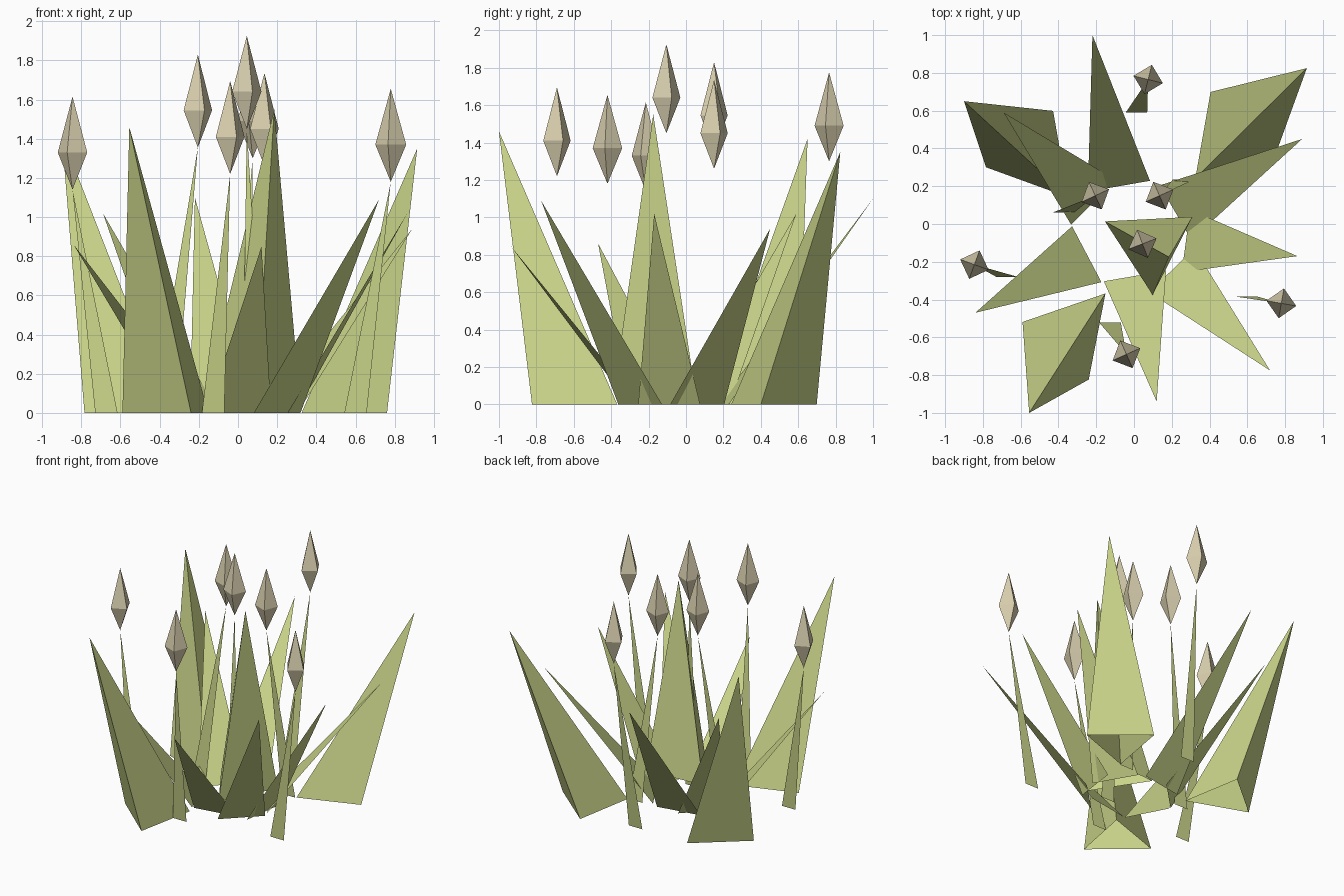
import bpy, bmesh, math
from mathutils import Vector

if "Cube" in bpy.data.objects:
    bpy.data.objects.remove(bpy.data.objects["Cube"])


def material(name, color):
    m = bpy.data.materials.new(name)
    m.diffuse_color = (*color, 1)
    m.use_nodes = True
    m.node_tree.nodes["Principled BSDF"].inputs["Base Color"].default_value = m.diffuse_color
    return m


GREEN = material("leaf_green", (0.60, 0.67, 0.255))
TAN = material("seed_tan", (0.70, 0.63, 0.43))


def build(name, mat, points, faces, closed=True):
    """Make one object from a handful of corner points."""
    bm = bmesh.new()
    verts = [bm.verts.new(p) for p in points]
    for f in faces:
        bm.faces.new([verts[i] for i in f])
    if closed:
        bmesh.ops.recalc_face_normals(bm, faces=bm.faces)
    mesh = bpy.data.meshes.new(name)
    bm.to_mesh(mesh)
    bm.free()
    mesh.materials.append(mat)
    bpy.context.collection.objects.link(bpy.data.objects.new(name, mesh))


def ring(cx, cy, z, radius, angle, sides):
    """Corners of a regular polygon, first corner at the angle in degrees."""
    return [Vector((cx + radius * math.cos(math.radians(angle) + math.tau * i / sides),
                    cy + radius * math.sin(math.radians(angle) + math.tau * i / sides), z))
            for i in range(sides)]


# Broad blades: three-sided, open below (base centre, base turn, tip)
broad = [
    ((-0.327, -0.57, 0), 169, (-0.555, -1.0, 1.46)),
    ((0.497, 0.447, 0), -10, (0.915, 0.825, 1.35)),
    ((-0.52, 0.347, 0), 190, (-0.90, 0.65, 1.42)),
    ((0.085, -0.108, 0.145), -87, (0.185, -0.175, 1.55)),
]
for i, (c, turn, tip) in enumerate(broad):
    build(f"broad_blade_{i + 1}", GREEN, ring(*c, 0.268, turn, 3) + [tip],
          [(0, 1, 3), (1, 2, 3), (2, 0, 3)])

# Splayed blades: flat triangles leaning outward (middle of foot, tip)
splayed = [
    ((-0.08, 0.20), (-0.22, 1.0, 1.10)),
    ((-0.215, 0.115), (-0.69, 0.59, 1.02)),
    ((-0.25, -0.16), (-0.84, -0.47, 0.86)),
    ((0.005, -0.275), (0.12, -0.94, 0.85)),
    ((0.20, -0.245), (0.72, -0.775, 1.09)),
    ((0.275, -0.09), (0.865, -0.17, 1.02)),
    ((0.22, 0.06), (0.89, 0.45, 0.94)),
]
for i, (c, tip) in enumerate(splayed):
    foot = Vector((*c, 0))
    out = Vector((tip[0] - c[0], tip[1] - c[1], 0)).normalized()
    side = Vector((-out.y, out.x, 0)) * 0.167
    build(f"splayed_blade_{i + 1}", GREEN, [foot + side, tip, foot - side],
          [(0, 2, 1)], False)

# Flat stalks with four-sided seed heads (stalk foot, head centre, head bottom, turn)
heads = [
    ((-0.672, -0.28), (-0.845, -0.215), 1.14, 70),
    ((-0.375, 0.06), (-0.205, 0.15), 1.355, 25),
    ((0.08, -0.19), (0.045, -0.105), 1.45, 21),
    ((-0.127, -0.522), (-0.04, -0.69), 1.22, 24),
    ((0.262, 0.235), (0.135, 0.15), 1.26, 24),
    ((0.013, 0.59), (0.075, 0.765), 1.30, 76),
    ((0.60, -0.385), (0.78, -0.42), 1.18, 80),
]
for i, (foot, head, z, turn) in enumerate(heads):
    bottom = (*head, z)
    build(f"stalk_{i + 1}", GREEN,
          [(foot[0] - 0.057, foot[1], 0), (foot[0] + 0.057, foot[1], 0), bottom],
          [(0, 1, 2)], False)
    build(f"seed_head_{i + 1}", TAN,
          ring(*head, z + 0.19, 0.08, turn, 4) + [bottom, (*head, z + 0.475)],
          [(k, (k + 1) % 4, t) for k in range(4) for t in (4, 5)])
